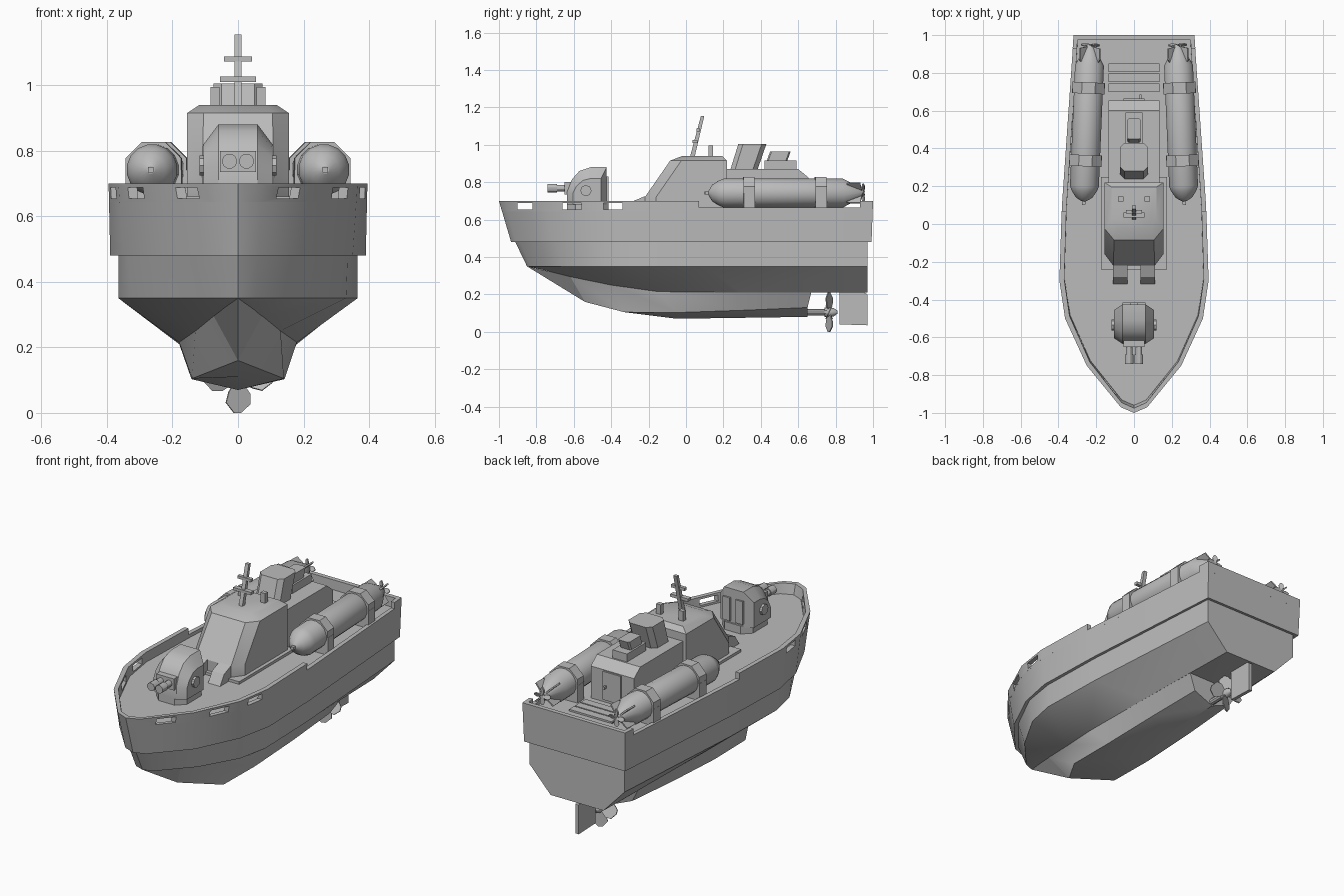
import bpy, bmesh, math
from mathutils import Vector, Matrix

if "Cube" in bpy.data.objects:
    bpy.data.objects.remove(bpy.data.objects["Cube"])

grey = bpy.data.materials.new("hull grey")
grey.diffuse_color = (0.5, 0.5, 0.5, 1)
grey.use_nodes = True
grey.node_tree.nodes["Principled BSDF"].inputs["Base Color"].default_value = grey.diffuse_color


def make(name, verts, faces, mat=True):
    bm = bmesh.new()
    vs = [bm.verts.new(v) for v in verts]
    for f in faces:
        bm.faces.new([vs[i] for i in f])
    bmesh.ops.remove_doubles(bm, verts=bm.verts[:], dist=1e-4)
    bmesh.ops.recalc_face_normals(bm, faces=bm.faces[:])
    me = bpy.data.meshes.new(name)
    bm.to_mesh(me)
    bm.free()
    me.materials.append(grey)
    ob = bpy.data.objects.new(name, me)
    bpy.context.collection.objects.link(ob)
    return ob


def loft(name, rings, caps=True, wrap=False):
    """Skin a list of closed rings that have equal point counts."""
    n, m = len(rings[0]), len(rings)
    faces = []
    for r in range(m if wrap else m - 1):
        a, b = r * n, (r + 1) % m * n
        faces += [(a + i, a + (i + 1) % n, b + (i + 1) % n, b + i) for i in range(n)]
    if caps and not wrap:
        faces += [tuple(range(n)), tuple(range((m - 1) * n, m * n))]
    return make(name, [p for ring in rings for p in ring], faces)


def box(name, x0, x1, y0, y1, z0, z1):
    q = [(x0, y0), (x1, y0), (x1, y1), (x0, y1)]
    return loft(name, [[(x, y, z) for x, y in q] for z in (z0, z1)])


def lathe(name, profile, sides, cx=0, cz=0):
    """Turn (y, radius) pairs around an axis parallel to y."""
    off = math.pi / sides
    return loft(name, [[(cx + r * math.cos(off + i * math.tau / sides), y,
                         cz + r * math.sin(off + i * math.tau / sides))
                        for i in range(sides)] for y, r in profile])


def prism_x(name, pts, x0, x1):
    """Extrude a (y, z) outline along x."""
    return loft(name, [[(x, y, z) for y, z in pts] for x in (x0, x1)])


def full(half):
    """Half outline from bow to stern -> closed symmetric ring."""
    return half + [(-x, y, z) for x, y, z in reversed(half) if x > 0]


def at(z, pts):
    return [(x, y, z) for x, y in pts]


# hull: outlines from the sheer down to the flat bottom
sheer = at(.70, [(0, -1), (.07, -.97), (.25, -.75), (.365, -.5), (.395, -.3), (.382, .1), (.32, 1)])
rub = at(.48, [(0, -.935), (.065, -.91), (.235, -.72), (.35, -.48), (.39, -.28), (.378, .1), (.315, .992)])
step = at(.485, [(0, -.915), (.06, -.89), (.22, -.7), (.335, -.47), (.365, -.28), (.355, .1), (.297, .97)])
chine = at(.35, [(0, -.85), (.055, -.83), (.21, -.66), (.33, -.45), (.365, -.28), (.355, .1), (.297, .97)])
bottom = [(0, -.85, .35), (.02, -.78, .335), (.075, -.62, .295), (.13, -.4, .25),
          (.18, -.15, .215), (.18, .3, .21), (.165, .97, .21)]
deck = [tuple(Vector(a).lerp(Vector(b), .25)) for a, b in zip(sheer, rub)]
loft("hull", [full(r) for r in (bottom, chine, step, rub, deck)])

# bulwark with slots and a lowered stretch beside the tubes
def inner(r):
    return [(x * .935, y * .975, z) for x, y, z in r]


low = [(x, y, z - .002) for x, y, z in deck]
bulwark = loft("bulwark", [full(r) for r in (low, sheer, inner(sheer), inner(low))], wrap=True)
for y0, y1, z0, z1 in [(-.9, -.82, .655, .688), (-.66, -.56, .655, .688),
                       (-.44, -.34, .655, .688), (.07, .93, .664, .8)]:
    cut = box("slot_cutter", -.6, .6, y0, y1, z0, z1)
    cut.hide_render = True
    cut.hide_viewport = True
    mod = bulwark.modifiers.new("slot", 'BOOLEAN')
    mod.operation, mod.object, mod.solver = 'DIFFERENCE', cut, 'EXACT'

# keel body below the hull
k_top = [(0, -.85, .35), (.075, -.62, .297), (.13, -.4, .252), (.18, -.15, .217), (.18, .3, .212), (.17, .67, .212)]
k_edge = [(0, -.85, .35), (0, -.54, .16), (.14, -.33, .105), (.142, -.05, .103), (.135, .3, .115), (.12, .65, .13)]
k_mid = [(0, -.85, .35), (0, -.54, .16), (0, -.33, .11), (0, -.05, .07), (0, .3, .075), (0, .65, .08)]
neg = lambda p: (-p[0], p[1], p[2])
loft("keel", [[t, e, c, neg(e), neg(t)] for t, e, c in zip(k_top, k_edge, k_mid)][1:])
make("stem", [k_top[0], k_top[1], k_edge[1], neg(k_top[1])], [(0, 1, 2), (0, 2, 3)])

# propeller and rudder
lathe("propeller_shaft", [(.6, .018), (.74, .018), (.74, .026), (.79, .022), (.81, .008)], 10, 0, .105)


def propeller(name, x, y, z, radius, chord, blades):
    prof = [(.1, .15), (.45, .45), (.75, .45), (1, .1), (1, -.15), (.7, -.45), (.4, -.35), (.1, -.15)]
    for b in range(blades):
        rot = Matrix.Rotation(b * math.tau / blades, 4, 'Y') @ Matrix.Rotation(math.radians(25), 4, 'Z')
        rings = [[Vector((x, y, z)) + rot @ Vector((v * chord, t, -u * radius)) for u, v in prof]
                 for t in (-.003, .003)]
        obs.append(loft(name, rings))


obs = []
propeller("propeller_blade", 0, .765, .105, .105, .09, 4)
prism_x("rudder", [(.82, .04), (.97, .035), (.97, .2), (.95, .212), (.82, .212)], -.01, .01)

# bridge with sloped front and chamfered corners
def plan(w, fw, yf, yb, c, z):
    return [(-w, yb, z), (w, yb, z), (w, yf + c, z), (fw, yf, z), (-fw, yf, z), (-w, yf + c, z)]


box("bridge_base", -.175, .175, -.24, .25, .64, .66)
loft("bridge", [plan(.155, .11, -.22, .22, .06, .65), plan(.155, .11, -.22, .22, .06, .72),
                plan(.155, .105, -.085, .22, .06, .915), plan(.118, .085, -.02, .195, .05, .94)])
for s in (-1, 1):
    x0, x1 = sorted((s * .035, s * .11))
    prism_x("deck_vent", [(-.32, .64), (-.22, .64), (-.22, .725), (-.28, .70)], x0, x1)
    box("roof_post", s * .07 - .014, s * .07 + .014, .12, .145, .93, .995)

# raked mast with crossbars
prism_x("mast", [(.02, .93), (.045, .93), (.098, 1.155), (.08, 1.155)], -.011, .011)
box("upper_crossbar", -.042, .042, .055, .075, 1.072, 1.088)
box("lower_crossbar", -.055, .055, .035, .062, 1.01, 1.026)

# aft deckhouse, funnel and skylight
prism_x("deckhouse", [(.2, .64), (.655, .64), (.655, .825), (.6, .87), (.2, .87)], -.135, .135)


def rounded(w, y0, y1, c, z):
    return [(-w, y0 + c, z), (-w + c, y0, z), (w - c, y0, z), (w, y0 + c, z),
            (w, y1 - c, z), (w - c, y1, z), (-w + c, y1, z), (-w, y1 - c, z)]


loft("funnel", [rounded(.075, .235, .38, .025, .86), rounded(.075, .28, .43, .025, 1.005)])
box("skylight_base", -.045, .045, .42, .59, .86, .915)
loft("skylight", [rounded(.035, .43, .54, .008, .91), rounded(.035, .45, .56, .008, .965)])
box("aft_door", -.055, .055, .65, .664, .66, .82)
box("door_handle", .03, .04, .66, .685, .73, .745)
for i in range(3):
    box("aft_grating", -.135, .135, .7 + i * .052, .745 + i * .052, .64, .655)

# gun turret
loft("turret_base", [rounded(.095, -.635, -.415, .045, z) for z in (.64, .69)])
side = [(-.635, .68), (-.635, .75), (-.61, .815), (-.57, .86), (-.51, .88), (-.425, .88), (-.425, .68)]
core = [(-.605, .68), (-.605, .74), (-.585, .78), (-.55, .81), (-.51, .82), (-.455, .82), (-.455, .68)]
loft("turret", [[(x, y, z) for y, z in o] for x, o in ((-.105, core), (-.06, side), (.06, side), (.105, core))])
box("gun_mantlet", -.055, .055, -.65, -.6, .735, .80)
for s in (-1, 1):
    lathe("gun_barrel", [(-.74, .023), (-.69, .023), (-.69, .018), (-.6, .018)], 12, s * .026, .768)
    x0, x1 = sorted((s * .1, s * .118))
    prism_x("turret_pivot", [(-.535 + .03 * math.cos(a * math.tau / 8), .755 + .03 * math.sin(a * math.tau / 8))
                             for a in range(8)], x0, x1)
    box("turret_rear_panel", s * .04 - .022, s * .04 + .022, -.43, -.415, .70, .83)

# torpedoes, slightly toed out, with clamps, fins and screws
for s in (-1, 1):
    obs = []
    X, Z = s * .25, .742
    obs.append(lathe("torpedo", [(.12, .012), (.14, .045), (.175, .068), (.2, .078), (.84, .078),
                                 (.93, .03), (.95, .016)], 16, X, Z))
    obs.append(lathe("torpedo_nose", [(.1, .012), (.125, .012)], 4, X, Z))
    for y in (.335, .72):
        obs.append(lathe("clamp", [(y - .03, .092), (y + .03, .092)], 8, X, Z))
        obs.append(box("clamp_foot", X - .086, X + .086, y - .03, y + .03, .64, Z))
    for a in range(4):
        rot = Matrix.Rotation(a * math.pi / 2 + math.pi / 4, 4, 'Y')
        fin = [(.83, .05), (.87, .075), (.93, .075), (.94, .02)]
        obs.append(loft("torpedo_fin", [[Vector((X, 0, Z)) + rot @ Vector((t, y, r)) for y, r in fin]
                                        for t in (-.004, .004)]))
    propeller("torpedo_screw", X, .948, Z, .05, .03, 4)
    pivot = Vector((X, .5, 0))
    turn = Matrix.Translation(pivot) @ Matrix.Rotation(s * math.radians(2.4), 4, 'Z') @ Matrix.Translation(-pivot)
    for ob in obs:
        ob.data.transform(turn)

# shading
for ob in bpy.context.scene.objects:
    ob.select_set(not ob.hide_render)
bpy.context.view_layer.objects.active = bulwark
bpy.ops.object.shade_smooth_by_angle(angle=math.radians(30))
